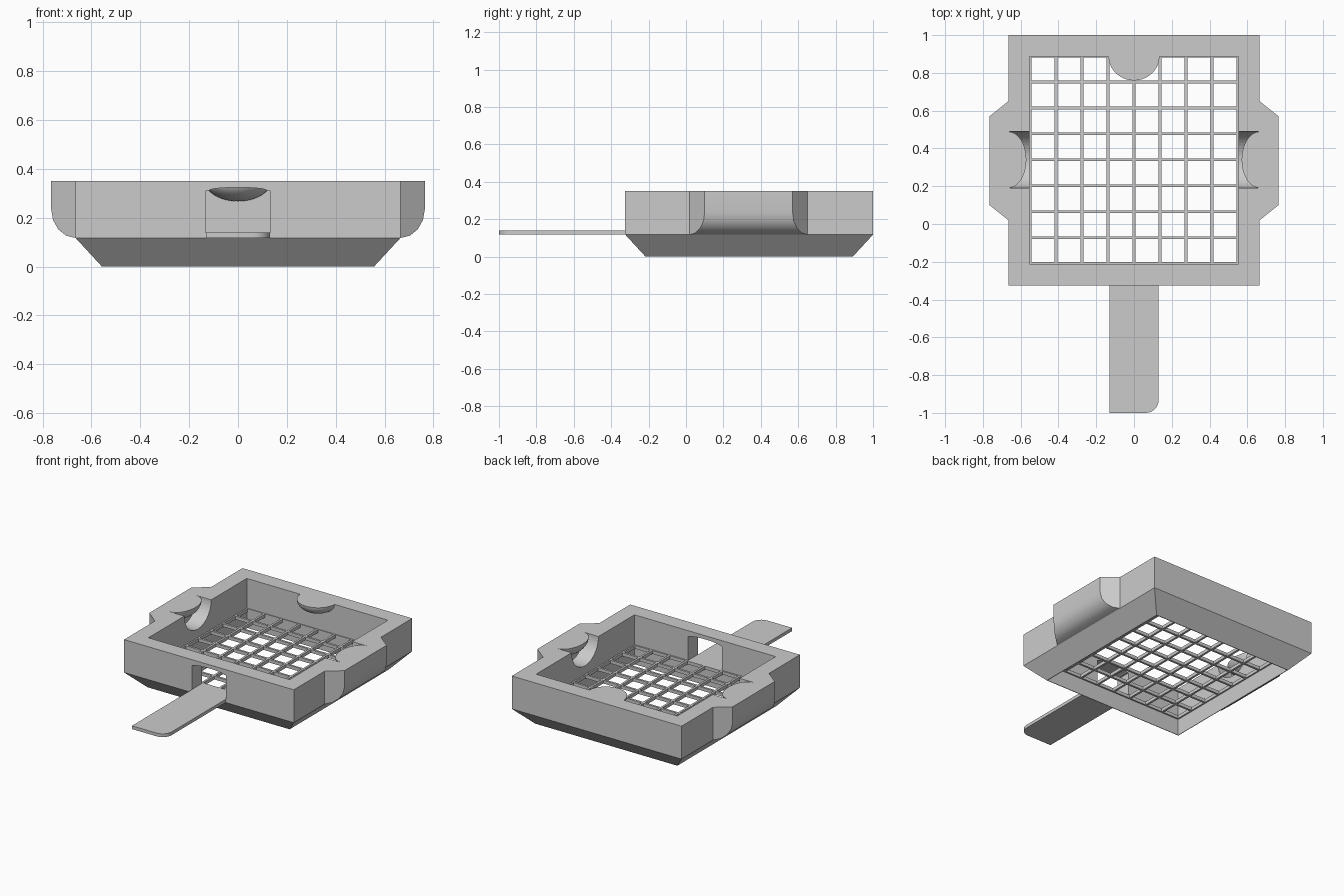
import bpy, bmesh
from math import sin, cos, pi
from mathutils import Vector

if "Cube" in bpy.data.objects:
    bpy.data.objects.remove(bpy.data.objects["Cube"])

Y0, Y1, TOP, WAIST = -0.325, 1.0, 0.35, 0.117


def finish(bm, name, smooth=False):
    bmesh.ops.recalc_face_normals(bm, faces=bm.faces)
    me = bpy.data.meshes.new(name)
    bm.to_mesh(me)
    bm.free()
    ob = bpy.data.objects.new(name, me)
    bpy.context.collection.objects.link(ob)
    if smooth:
        bpy.ops.object.select_all(action='DESELECT')
        bpy.context.view_layer.objects.active = ob
        ob.select_set(True)
        bpy.ops.object.shade_smooth_by_angle(angle=0.6)
    return ob


def skin(bm, rings, closed=False):
    """Join rings of points with quads; cap the ends unless closed."""
    vs = [[bm.verts.new(p) for p in r] for r in rings]
    n = len(vs[0])
    for a, b in zip(vs, vs[1:] + (vs[:1] if closed else [])):
        for i in range(n):
            bm.faces.new((a[i], a[(i + 1) % n], b[(i + 1) % n], b[i]))
    if not closed:
        bm.faces.new(vs[0])
        bm.faces.new(vs[-1])


def box(bm, lo, hi):
    def ring(z):
        return [(lo[0], lo[1], z), (hi[0], lo[1], z), (hi[0], hi[1], z), (lo[0], hi[1], z)]
    skin(bm, [ring(lo[2]), ring(hi[2])])


def cut(ob, cutter):
    cutter.hide_render = True
    cutter.hide_viewport = False
    cutter.display_type = 'WIRE'
    m = ob.modifiers.new("cut", 'BOOLEAN')
    m.operation, m.solver, m.object = 'DIFFERENCE', 'EXACT', cutter


def rounded_tab(name, centre, radii, keep):
    """Quarter ellipsoid: flat top, flat back, rounded underside."""
    bm = bmesh.new()
    bmesh.ops.create_uvsphere(bm, u_segments=40, v_segments=24, radius=1)
    for normal in (Vector((0, 0, 1)), -Vector(keep)):
        bmesh.ops.bisect_plane(bm, geom=bm.verts[:] + bm.edges[:] + bm.faces[:], dist=1e-5,
                               plane_co=(0, 0, 0), plane_no=normal, clear_outer=True)
        bmesh.ops.holes_fill(bm, edges=[e for e in bm.edges if e.is_boundary])
    for v in bm.verts:
        v.co = Vector(centre) + Vector(a * b for a, b in zip(v.co, radii))
    return finish(bm, name, True)


# Tray frame: straight walls with a chamfered lower edge
def rect(d, z):
    x = 0.665 - d
    return [(-x, Y0 + d, z), (x, Y0 + d, z), (x, Y1 - d, z), (-x, Y1 - d, z)]


bm = bmesh.new()
skin(bm, [rect(0.108, 0), rect(0, WAIST), rect(0, TOP), rect(0.112, TOP), rect(0.112, 0)], True)
frame = finish(bm, "tray_frame")

# Front window with a slightly arched top
bm = bmesh.new()
prof = [(-0.132, 0.14), (0.132, 0.14), (0.132, 0.31)]
prof += [(0.12 * cos(pi * i / 10), 0.31 + 0.014 * sin(pi * i / 10)) for i in range(11)]
prof += [(-0.132, 0.31)]
skin(bm, [[(x, y, z) for x, z in prof] for y in (-0.4, -0.15)])
cut(frame, finish(bm, "window_cutter"))

for s, side in ((-1, "left"), (1, "right")):
    # Rounded trough through the side wall
    bm = bmesh.new()
    prof = [(0.34 + 0.15 * cos(pi + pi * i / 24), TOP + 0.15 * sin(pi + pi * i / 24)) for i in range(25)]
    prof += [(0.49, 0.45), (0.19, 0.45)]
    skin(bm, [[(s * x, y, z) for y, z in prof] for x in (0.5, 0.72)])
    cut(frame, finish(bm, side + "_trough_cutter"))

    # Outer bulge with slanted ends and rounded bottom
    bm = bmesh.new()
    arc = [(0.665 + 0.1 * sin(pi * i / 8), 0.237 - 0.12 * cos(pi * i / 8)) for i in range(5)]
    prof = arc + [(0.765, TOP), (0.665, TOP)]
    skin(bm, [[(s * x, e + k * (x - 0.665) * 0.8, z) for x, z in prof]
              for e, k in ((0.02, 1), (0.65, -1))])
    finish(bm, side + "_bulge", True)

    # Tab overhanging the trough
    rounded_tab(side + "_tab", (s * 0.665, 0.34, TOP), (0.095, 0.149, 0.085), (-s, 0, 0))

# Tab on the back wall
rounded_tab("back_tab", (0, 0.89, TOP), (0.135, 0.13, 0.083), (0, -1, 0))

# Mesh floor
bm = bmesh.new()
w = 0.0075
for i in range(9):
    x = -0.55 + i * 1.1 / 8
    y = -0.21 + i * 1.1 / 8
    box(bm, (x - w, -0.215, WAIST), (x + w, 0.89, 0.14))
    box(bm, (-0.555, y - w, WAIST), (0.555, y + w, 0.14))
finish(bm, "mesh_floor")

# Flat handle with one rounded corner
bm = bmesh.new()
r = 0.07
outline = [(0.131, -0.22), (-0.131, -0.22), (-0.131, -1)]
outline += [(0.131 - r + r * sin(pi * i / 16), -1 + r - r * cos(pi * i / 16)) for i in range(9)]
skin(bm, [[(x, y, z) for x, y in outline] for z in (WAIST, 0.14)])
finish(bm, "handle", True)
